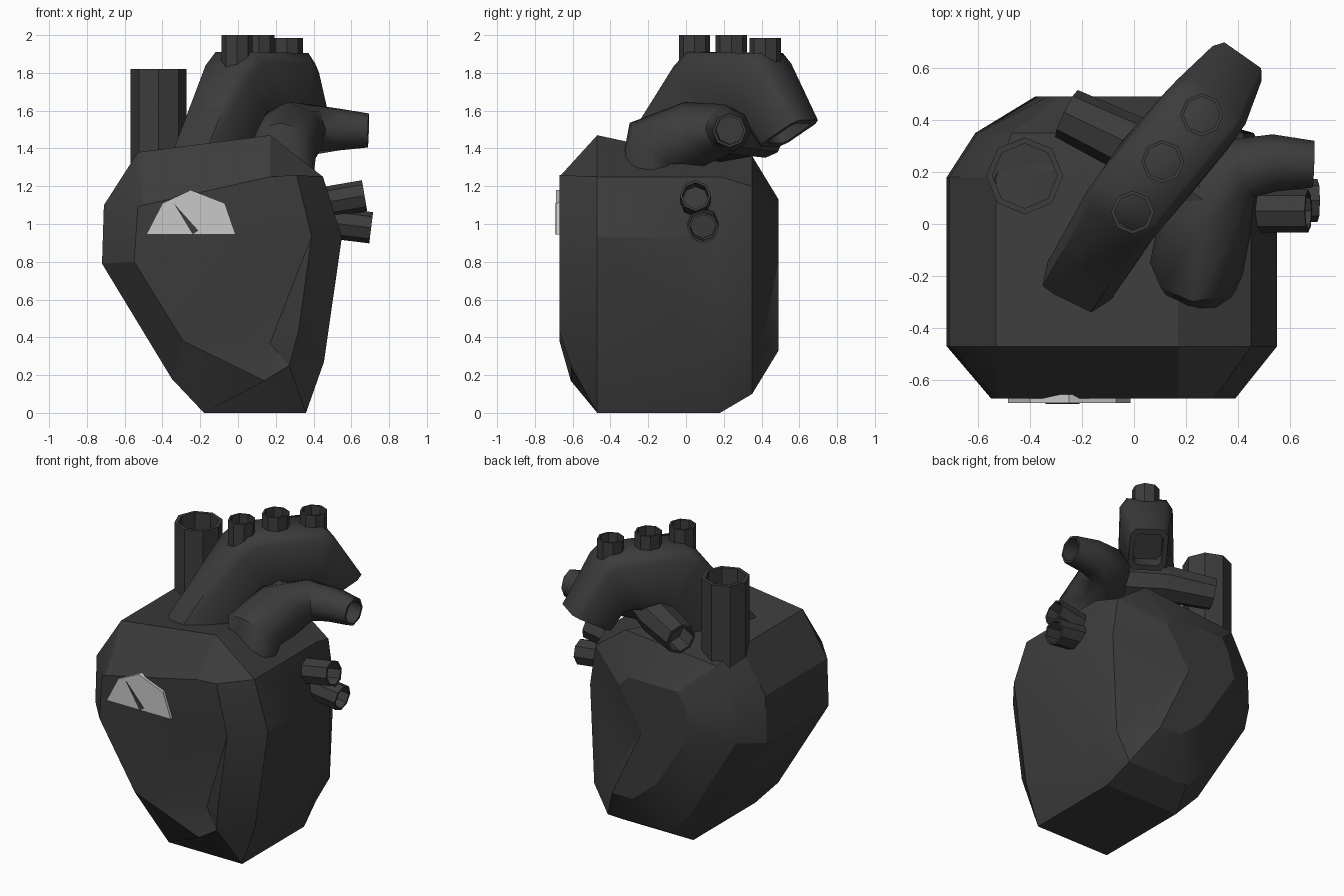
import bpy, bmesh, math
from mathutils import Vector

if "Cube" in bpy.data.objects:
    bpy.data.objects.remove(bpy.data.objects["Cube"])


def material(name, v):
    m = bpy.data.materials.new(name)
    m.diffuse_color = (v, v, v, 1)
    m.use_nodes = True
    m.node_tree.nodes["Principled BSDF"].inputs["Base Color"].default_value = m.diffuse_color
    return m


DARK = material("dark grey metal", 0.045)
LIGHT = material("pale dial", 0.58)


def make(name, verts, faces, mat=DARK, smooth=0):
    bm = bmesh.new()
    vs = [bm.verts.new(v) for v in verts]
    for f in faces:
        bm.faces.new([vs[i] for i in f])
    bmesh.ops.recalc_face_normals(bm, faces=bm.faces[:])
    me = bpy.data.meshes.new(name)
    bm.to_mesh(me)
    bm.free()
    me.materials.append(mat)
    ob = bpy.data.objects.new(name, me)
    bpy.context.collection.objects.link(ob)
    if smooth:
        bpy.ops.object.select_all(action='DESELECT')
        ob.select_set(True)
        bpy.context.view_layer.objects.active = ob
        bpy.ops.object.shade_smooth_by_angle(angle=math.radians(smooth))
    return ob


def skin(rings):
    """Vertices and side faces joining rings of equal length."""
    n = len(rings[0])
    verts = [p for r in rings for p in r]
    faces = [(k * n + i, k * n + (i + 1) % n, (k + 1) * n + (i + 1) % n, (k + 1) * n + i)
             for k in range(len(rings) - 1) for i in range(n)]
    return verts, faces


def shrink(ring, f, move=Vector()):
    c = sum(ring, Vector()) / len(ring)
    return [c + (p - c) * f + move for p in ring]


def hollow_loft(name, rings, wall=0.84, depth=0.12, smooth=0):
    """Loft with a capped start and a hollow, rimmed end."""
    c = [sum(r, Vector()) / len(r) for r in rings[-2:]]
    inward = (c[0] - c[1]).normalized() * depth
    rings = rings + [shrink(rings[-1], wall), shrink(rings[-1], wall, inward)]
    verts, faces = skin(rings)
    n = len(rings[0])
    faces += [tuple(range(n)), tuple(range(len(verts) - n, len(verts)))]
    return make(name, verts, faces, smooth=smooth)


def pipe(name, path, depth=0.12, sides=8, smooth=0):
    """Faceted pipe through (x, y, z, radius) stations."""
    pts = [Vector(p[:3]) for p in path]
    rings = []
    for k, p in enumerate(pts):
        t = pts[min(k + 1, len(pts) - 1)] - pts[max(k - 1, 0)]
        q = t.to_track_quat('Z', 'Y')
        rings.append([p + q @ Vector((math.cos(a), math.sin(a), 0)) * path[k][3]
                      for a in (2 * math.pi * i / sides for i in range(sides))])
    return hollow_loft(name, rings, depth=depth, smooth=smooth)


# Heart body: outline rings stepped from front to back
front = [(-.55, .80), (-.53, 1.09), (-.50, 1.10), (.17, 1.25), (.31, 1.26),
         (.39, .935), (.32, .43), (.27, .25), (.14, .17), (-.29, .38)]
full = [(-.72, .79), (-.71, 1.10), (-.53, 1.38), (.17, 1.47), (.45, 1.25),
        (.55, .93), (.455, .27), (.36, 0), (-.18, 0), (-.35, .18)]
rear = [(-.61, .82), (-.60, 1.06), (-.47, 1.30), (.20, 1.36), (.42, 1.20),
        (.46, .93), (.43, .28), (.33, .10), (-.12, .10), (-.27, .25)]
back = [(-.38, .88), (-.33, 1.05), (-.28, 1.13), (.08, 1.13), (.15, 1.06),
        (.23, .88), (.24, .42), (.20, .33), (.05, .33), (-.12, .47)]
mid = list(full)
mid[3] = (.17, 1.33)
rings = [[Vector((x, y, z)) for x, z in o] for o, y in
         ((front, -.67), (full, -.47), (mid, .18), (rear, .35), (back, .49))]
for i in (7, 8):
    rings[0][i].y = -.61
for i in (5, 6):
    rings[4][i].y = .41          # groove beside the rear chamber
verts, faces = skin(rings)
K, L, M = range(50, 53)          # front ridge, front hollow, rear centre
verts += [Vector((.20, -.668, .90)), Vector((.17, -.57, .37)), Vector((-.02, .49, .80))]
faces += [(0, 1, 2, 3, K), (3, 4, 5, K), (0, K, 9), (9, K, L), (K, 5, L), (5, 6, L),
          (6, 7, L), (7, 8, L), (8, 9, L)]
faces += [(40 + i, 40 + (i + 1) % 10, M) for i in range(10)]
make("heart_body", verts, faces, smooth=25)

# Aortic arch: eight-sided sections (outer s,z / inner s,z / half width / side shift)
d, n = Vector((.575, .82, 0)), Vector((.82, -.575, 0))
arch = [(-.40, 1.36, .05, 1.20, .14, -.045), (-.04, 1.84, .20, 1.48, .155, -.065),
        (.05, 1.91, .27, 1.54, .16, -.06), (.52, 1.905, .40, 1.54, .16, -.03),
        (.58, 1.85, .45, 1.53, .155, -.025), (.77, 1.55, .52, 1.41, .115, -.03)]
section = [(0, -.75), (0, .75), (.15, 1), (.85, 1), (1, .75), (1, -.75), (.85, -1), (.15, -1)]
rings = [[d * (so + (si - so) * t) + n * (w * u + shift) + Vector((0, 0, zo + (zi - zo) * t))
          for t, u in section] for so, zo, si, zi, w, shift in arch]
hollow_loft("aortic_arch", rings, wall=.75, depth=.08, smooth=60)

# Three branch tubes on the arch
for i, (x, y, top) in enumerate(((-.005, .045, 2.0), (.11, .24, 2.0), (.26, .42, 1.985))):
    pipe(f"arch_branch_{i + 1}", [(x, y, 1.78, .083), (x, y, top, .083)], depth=.15)

# Upright vein at the left
pipe("upright_vein", [(-.42, .185, 1.1, .148), (-.42, .185, 1.82, .148)], depth=.45)

# Lung artery: trunk bending to the right, plus a left branch
pipe("lung_artery_right", [(.25, -.21, 1.22, .15), (.24, -.17, 1.41, .18),
                           (.28, .03, 1.47, .18), (.38, .21, 1.50, .135),
                           (.54, .235, 1.50, .11), (.69, .23, 1.495, .09)], smooth=50)
pipe("lung_artery_left", [(.28, .08, 1.50, .125), (.0, .30, 1.48, .115), (-.26, .425, 1.45, .10)])

# Two lung veins on the right side
pipe("upper_lung_vein", [(.38, .05, 1.10, .083), (.67, .05, 1.15, .083)])
pipe("lower_lung_vein", [(.38, .09, 1.02, .083), (.705, .09, .98, .083)])


# Gauge: pale plate and dark needle on the front
def plate(name, outline, y0, y1, mat):
    rs = [[Vector((x, y, z)) for x, z in outline] for y in (y0, y1)]
    v, f = skin(rs)
    m = len(outline)
    make(name, v, f + [tuple(range(m)), tuple(range(m, 2 * m))], mat)


plate("gauge_dial", [(-.485, .945), (-.40, 1.11), (-.25, 1.18), (-.07, 1.11), (-.013, .945)],
      -.655, -.688, LIGHT)
plate("gauge_needle", [(-.34, 1.11), (-.21, .965), (-.24, .945)], -.685, -.692, DARK)
